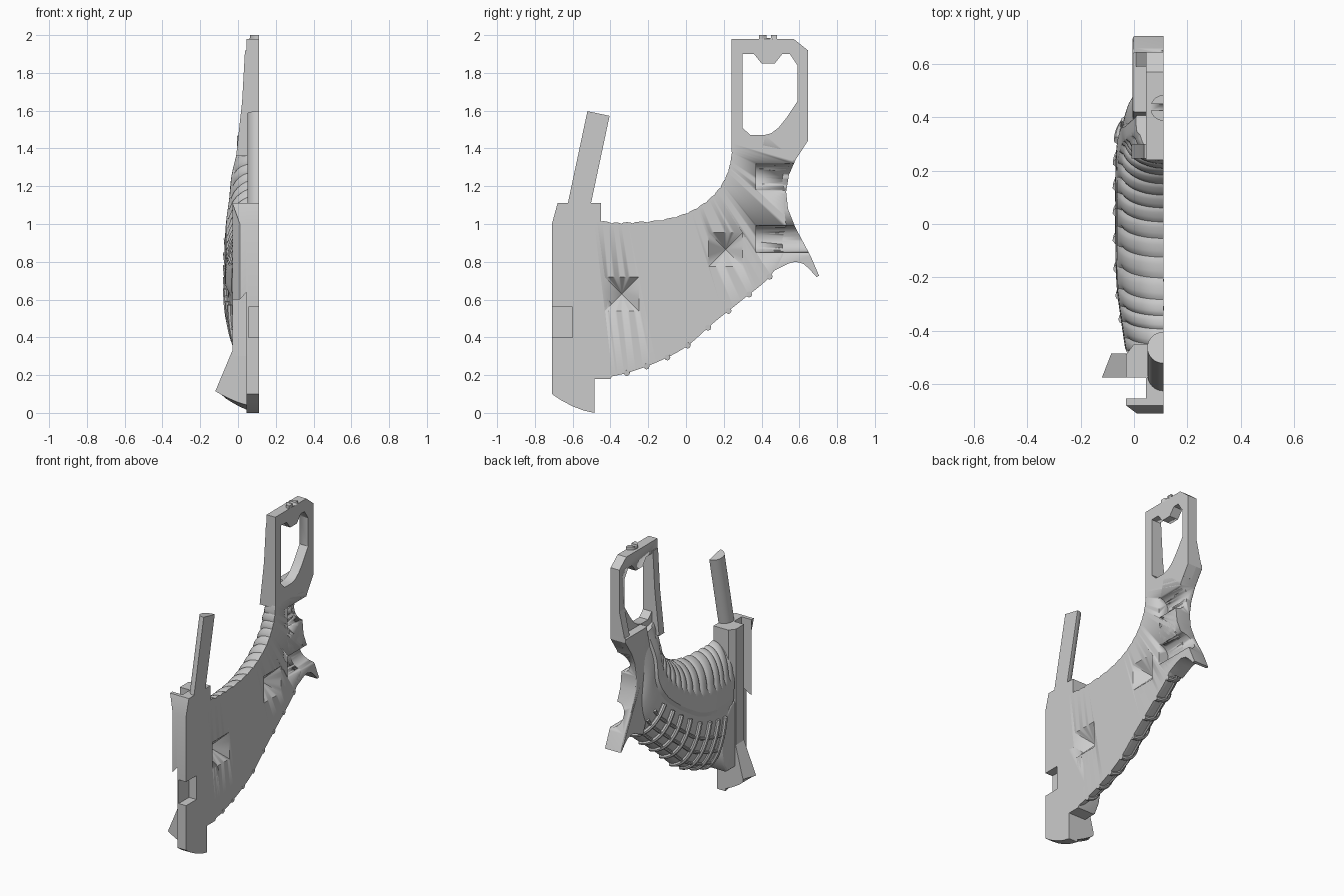
import bpy, bmesh
from math import pi, sin, cos, radians
from mathutils import Matrix, Vector

if "Cube" in bpy.data.objects:
    bpy.data.objects.remove(bpy.data.objects["Cube"])

grey = bpy.data.materials.new("plain grey")
grey.use_nodes = True
COLOUR = (0.6, 0.6, 0.6, 1)
grey.diffuse_color = COLOUR
grey.node_tree.nodes["Principled BSDF"].inputs["Base Color"].default_value = COLOUR
FLAT = 0.11  # plane of the flat split side


def finish(name, bm, angle=30):
    bmesh.ops.recalc_face_normals(bm, faces=bm.faces)
    mesh = bpy.data.meshes.new(name)
    bm.to_mesh(mesh)
    bm.free()
    mesh.materials.append(grey)
    ob = bpy.data.objects.new(name, mesh)
    bpy.context.collection.objects.link(ob)
    bpy.ops.object.select_all(action='DESELECT')
    ob.select_set(True)
    bpy.context.view_layer.objects.active = ob
    bpy.ops.object.shade_smooth_by_angle(angle=radians(angle))
    return ob


def extrude(name, profile, axis, lo, hi, bevel=0, rule=None):
    """Extrude a 2D profile along an axis; bevel only the low rim."""
    bm = bmesh.new()
    place = {'x': lambda a, b, c: (c, a, b),
             'y': lambda a, b, c: (a, c, b),
             'z': lambda a, b, c: (a, b, c)}[axis]
    low = [bm.verts.new(place(a, b, lo)) for a, b in profile]
    high = [bm.verts.new(place(a, b, hi)) for a, b in profile]
    n = len(profile)
    rim = bm.faces.new(low)
    bm.faces.new(high)
    for i in range(n):
        j = (i + 1) % n
        bm.faces.new((low[i], low[j], high[j], high[i]))
    if rule:
        for v in bm.verts:
            rule(v.co)
    bmesh.ops.recalc_face_normals(bm, faces=bm.faces)
    if bevel:
        bmesh.ops.bevel(bm, geom=list(rim.edges), offset=bevel, segments=3,
                        profile=0.5, affect='EDGES', clamp_overlap=True)
    return finish(name, bm)


def spline(points, t):
    """Catmull-Rom point at t from 0 to 1."""
    last = len(points) - 1
    i = min(int(t * last), last - 1)
    f = t * last - i
    p = [Vector(points[max(0, min(last, i + k))]) for k in (-1, 0, 1, 2)]
    return 0.5 * (2 * p[1] + (p[2] - p[0]) * f
                  + (2 * p[0] - 5 * p[1] + 4 * p[2] - p[3]) * f * f
                  + (3 * (p[1] - p[2]) + p[3] - p[0]) * f ** 3)


def half_round(radius, y=0.0):
    return [(FLAT - radius * sin(pi * k / 16), y - radius * cos(pi * k / 16)) for k in range(17)]


# Handle body: fanned sections between the saddle curve and the belly curve (y, z, depth)
UPPER = [(-.5, 1.03, .14), (-.4, 1.01, .155), (-.3, 1.01, .17), (-.15, 1.02, .175),
         (-.02, 1.05, .175), (.08, 1.1, .175), (.16, 1.17, .17), (.21, 1.25, .155),
         (.235, 1.33, .14), (.25, 1.45, .1)]
LOWER = [(-.41, .19), (-.3, .215), (-.15, .27), (0, .35), (.15, .48), (.3, .6),
         (.45, .73), (.53, .9), (.52, 1.15), (.58, 1.38)]


def body_point(t, u, depth=1.0, shrink=0.0):
    top, low = spline(UPPER, t), spline(LOWER, t)
    mid, half = (top.xy + low) / 2, (top.xy - low) / 2
    yz = mid + half * u * (1 - shrink)
    power = 3 if u > 0 else 2.3
    x = FLAT - top.z * depth * max(0, 1 - abs(u) ** power) ** 0.5
    return Vector((x, yz.x, yz.y))


RIBS, STEPS, RING = 17, 6, 36
GROOVE = (1, .3, .05, 0, .05, .3)
bm = bmesh.new()
rings = []
for s in range(RIBS * STEPS + 1):
    g = GROOVE[s % STEPS]
    ring = []
    for k in range(RING + 1):
        u = -cos(pi * k / RING)
        if u > .45:      # ribbed grip
            co = body_point(s / (RIBS * STEPS), u, 1 - .07 * g, .02 * g)
        elif u > .02:    # smooth band
            co = body_point(s / (RIBS * STEPS), u, 1.03)
        else:            # recessed lower panel
            co = body_point(s / (RIBS * STEPS), u, .94)
        ring.append(bm.verts.new(co))
    rings.append(ring)
for a, b in zip(rings, rings[1:]):
    for k in range(RING + 1):
        j = (k + 1) % (RING + 1)
        bm.faces.new((a[k], a[j], b[j], b[k]))
bm.faces.new(rings[0])
bm.faces.new(rings[-1])
body = finish("handle_body", bm, 25)


# Raised tubes over the lower panel
def tube(name, path, radius):
    curve = bpy.data.curves.new(name, 'CURVE')
    curve.dimensions = '3D'
    curve.bevel_depth, curve.bevel_resolution, curve.use_fill_caps = radius, 2, True
    line = curve.splines.new('POLY')
    line.points.add(len(path) - 1)
    for p, co in zip(line.points, path):
        p.co = (*co, 1)
    ob = bpy.data.objects.new(name, curve)
    bpy.context.collection.objects.link(ob)
    curve.materials.append(grey)
    bpy.ops.object.select_all(action='DESELECT')
    ob.select_set(True)
    bpy.context.view_layer.objects.active = ob
    bpy.ops.object.convert(target='MESH')
    bpy.ops.object.shade_smooth_by_angle(angle=radians(40))


for i in range(8):
    t = .1 + .08 * i
    tube(f"belly_rib_{i + 1}", [body_point(t, -cos(pi * k / 32)) for k in range(16)], .016)
for i, u in enumerate((-.4, -.66, -.88)):
    tube(f"cross_rib_{i + 1}", [body_point(.08 + .62 * k / 24, u, .95) for k in range(25)], .011)

# Rear spine with its tail
spine = extrude("rear_spine", [
    (.46, .75), (.5, .77), (.54, .79), (.58, .8), (.62, .79), (.65, .765), (.69, .72), (.705, .725),
    (.66, .83), (.58, .98), (.54, 1.08), (.53, 1.17), (.545, 1.26), (.58, 1.34), (.645, 1.44),
    (.645, 1.47), (.42, 1.47), (.38, 1.3), (.37, 1.1), (.4, .9)], 'x', -.005, FLAT, .018)

# Open loop frame and its tapered roots
frame = extrude("loop_frame", [(.24, 1.38), (.24, 1.98), (.57, 1.98), (.645, 1.92), (.645, 1.44),
                               (.6, 1.37)], 'x', .045, FLAT)
extrude("front_rail_root", [(FLAT, 1.36), (FLAT, 1.9), (.037, 1.92), (.022, 1.65), (0, 1.45),
                            (-.01, 1.36)], 'y', .245, .3)
extrude("rear_rail_root", [(FLAT, 1.44), (FLAT, 1.64), (.045, 1.64), (0, 1.44)], 'y', .59, .645)
screw = extrude("screw_head", half_round(.048, .435), 'z', 1.97, 2.0)

# Front column, flange and post
column = extrude("front_column", [
    (-.71, .1), (-.66, .066), (-.6, .035), (-.54, .012), (-.485, 0), (-.485, 1.11),
    (-.68, 1.11), (-.71, 1.0)], 'x', .045, FLAT)


def flange_rule(co):
    if co.x < 0:
        if co.y < -.69:
            co.x = .01
    elif co.z < .7:
        co.z = .645


extrude("front_flange", [(-.71, .6), (-.71, 1.0), (-.68, 1.11), (-.655, 1.11), (-.655, .6)],
        'x', -.03, .05, 0, flange_rule)
extrude("front_post", [(FLAT, -.6), (.04, -.575), (-.03, -.575), (-.03, -.49), (0, -.45),
                       (FLAT, -.45)], 'z', .3, 1.11)
pad = extrude("post_pad", [(-.49, .18), (-.4, .18), (-.36, .24), (-.34, .33), (-.345, .45), (-.38, .56),
                           (-.43, .62), (-.49, .63)], 'x', -.03, FLAT, .02)


# Flared foot with a bowl-shaped underside
def foot_rule(co):
    if co.z < .2:
        k = (FLAT - co.x) / .23
        co.z = .115 * k ** 1.5 + (.035 * (1 - k) if co.y < -.55 else 0)
    if co.y > -.55:
        co.x = max(co.x, -.085)


extrude("flared_foot", [(FLAT - .23 * k / 8, .1) for k in range(9)] + [(-.03, .33), (FLAT, .33)],
        'y', -.575, -.485, 0, foot_rule)

# Tilted half-round rod
rod = extrude("tilted_rod", half_round(.06), 'z', 0, .6)
rod.data.transform(Matrix.Translation((0, -.588, .998)) @ Matrix.Rotation(radians(-12), 4, 'X'))


# Cut-outs
def cut(cutter, *targets):
    for ob in targets:
        mod = ob.modifiers.new("cut", 'BOOLEAN')
        mod.operation, mod.solver, mod.object = 'DIFFERENCE', 'EXACT', cutter
        while ob.modifiers[0] != mod:
            bpy.context.view_layer.objects.active = ob
            bpy.ops.object.modifier_apply(modifier=ob.modifiers[0].name)
        bpy.context.view_layer.objects.active = ob
        bpy.ops.object.modifier_apply(modifier=mod.name)
    bpy.data.objects.remove(cutter)


cut(extrude("loop_hole", [
    (.3, 1.9), (.36, 1.9), (.4, 1.85), (.47, 1.85), (.51, 1.9), (.55, 1.9), (.59, 1.84), (.59, 1.65),
    (.53, 1.56), (.49, 1.51), (.45, 1.48), (.41, 1.47), (.34, 1.47), (.3, 1.51)],
    'x', -.1, .2), frame)
cut(extrude("column_notch", [(-.8, .4), (-.6, .4), (-.6, .56), (-.8, .56)], 'x', .055, .2), column)
cut(extrude("screw_slot", [(.425, 1.985), (.45, 1.985), (.45, 2.1), (.425, 2.1)], 'x', 0, .2), screw)

for z in (1.25, .92):  # round grooves open to the rear
    groove = [(FLAT + .072 * cos(2 * pi * k / 32), z + .072 * sin(2 * pi * k / 32)) for k in range(32)]
    cut(extrude("groove", groove, 'y', .37, .9), body, spine)

for y, z in ((.21, .865), (-.34, .63)):  # pyramid sockets
    bm = bmesh.new()
    turn = Matrix.Rotation(-pi / 2, 4, 'Y') @ Matrix.Rotation(pi / 4, 4, 'Z')
    bmesh.ops.create_cone(bm, cap_ends=True, segments=4, radius1=.1 * 2 ** .5, radius2=0, depth=.1,
                          matrix=Matrix.Translation((.07, y, z)) @ turn)
    cut(finish("socket", bm), body, pad)
